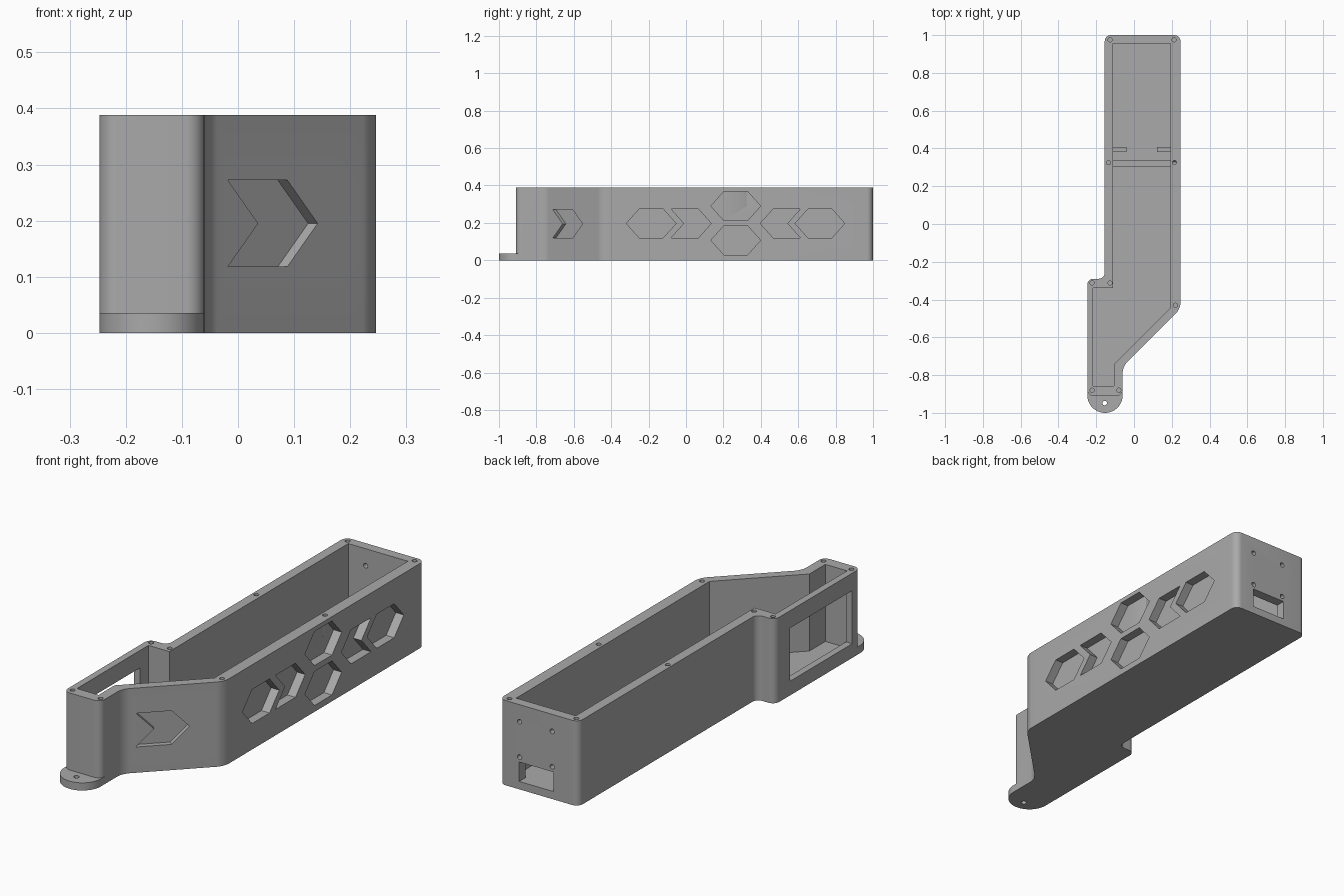
import bpy, bmesh, math
from mathutils import Matrix, Vector

if "Cube" in bpy.data.objects:
    bpy.data.objects.remove(bpy.data.objects["Cube"], do_unlink=True)

HEIGHT, FLOOR = 0.388, 0.035

grey = bpy.data.materials.new("plain grey")
grey.use_nodes = True
colour = (0.4, 0.4, 0.4, 1)
grey.diffuse_color = colour
grey.node_tree.nodes["Principled BSDF"].inputs["Base Color"].default_value = colour


def prism(name, outline, low, high, frame=None, radius=0):
    """Extrude a flat outline from low to high, then place it with a frame matrix."""
    bm = bmesh.new()
    base = bm.faces.new([bm.verts.new((u, v, low)) for u, v in outline])
    ext = bmesh.ops.extrude_face_region(bm, geom=[base])
    for v in ext["geom"]:
        if isinstance(v, bmesh.types.BMVert):
            v.co.z = high
    if radius:
        upright = [e for e in bm.edges if abs(e.verts[0].co.z - e.verts[1].co.z) > 0.001]
        bmesh.ops.bevel(bm, geom=upright, offset=radius, segments=8, profile=0.5,
                        affect='EDGES', offset_type='OFFSET')
    if frame:
        bm.transform(frame)
    bmesh.ops.recalc_face_normals(bm, faces=bm.faces)
    mesh = bpy.data.meshes.new(name)
    bm.to_mesh(mesh)
    bm.free()
    mesh.materials.append(grey)
    obj = bpy.data.objects.new(name, mesh)
    bpy.context.collection.objects.link(obj)
    return obj


def combine(target, tool, operation='DIFFERENCE'):
    mod = target.modifiers.new("combine", 'BOOLEAN')
    mod.operation, mod.object, mod.solver = operation, tool, 'EXACT'
    bpy.context.view_layer.objects.active = target
    bpy.ops.object.modifier_apply(modifier=mod.name)
    bpy.data.objects.remove(tool, do_unlink=True)


def rect(u0, u1, v0, v1):
    return [(u0, v0), (u1, v0), (u1, v1), (u0, v1)]


def circle(u, v, r, n=20):
    return [(u + r * math.cos(2 * math.pi * i / n), v + r * math.sin(2 * math.pi * i / n))
            for i in range(n)]


def hexagon(u, v, half=0.133, flat=0.063, tall=0.078):
    return [(u - half, v), (u - flat, v - tall), (u + flat, v - tall),
            (u + half, v), (u + flat, v + tall), (u - flat, v + tall)]


def chevron(tail, length, point, v=0.197, tall=0.078):
    """Arrow band whose notch and tip both reach by 'point'."""
    return [(tail, v - tall), (tail + length, v - tall), (tail + length + point, v),
            (tail + length, v + tall), (tail, v + tall), (tail + point, v)]


def axes(u, v, w, origin=(0, 0, 0)):
    m = Matrix((u, v, w)).transposed().to_4x4()
    m.translation = Vector(origin)
    return m


# Outer shell with rounded corners
case = prism("case", [(-0.155, 1), (-0.155, -0.29), (-0.247, -0.29), (-0.247, -0.91),
                      (-0.06, -0.91), (-0.06, -0.755), (0.246, -0.449), (0.246, 1)],
             0, HEIGHT, radius=0.032)

# Mounting tab at the foot of the front
tab = [(-0.06, -0.87), (-0.247, -0.87)]
tab += [(-0.1535 - 0.0935 * math.cos(math.pi * i / 32),
         -0.9065 - 0.0935 * math.sin(math.pi * i / 32)) for i in range(33)]
combine(case, prism("tab", tab, 0, FLOOR), 'UNION')
combine(case, prism("tab_hole", circle(-0.155, -0.948, 0.012), -0.1, 0.1))

# Open cavity
combine(case, prism("cavity", [(-0.11, 0.955), (-0.11, -0.34), (-0.216, -0.34), (-0.216, -0.857),
                               (-0.106, -0.857), (-0.106, -0.742), (0.192, -0.444),
                               (0.192, 0.955)], FLOOR, 0.6))

# Lid screw holes in the rim
for x, y in [(-0.127, 0.975), (0.212, 0.975), (-0.135, 0.325), (0.214, 0.325), (-0.222, -0.312),
             (-0.127, -0.312), (0.22, -0.43), (-0.08, -0.88), (-0.222, -0.88)]:
    combine(case, prism("screw_hole", circle(x, y, 0.011), HEIGHT - 0.1, 0.5))

# Window in the narrow side wall
side = axes((0, 1, 0), (0, 0, 1), (1, 0, 0))
combine(case, prism("window", rect(-0.85, -0.4, 0.065, 0.308), -0.3, -0.2, side))

# Cable slot and four fixing holes in the back wall
back = axes((1, 0, 0), (0, 0, 1), (0, -1, 0))
combine(case, prism("cable_slot", rect(-0.03, 0.145, 0.036, 0.125), -1.1, -0.9, back))
for x in (-0.022, 0.143):
    for z in (0.148, 0.31):
        combine(case, prism("fixing_hole", circle(x, z, 0.011), -1.1, -0.9, back))

# Recessed hexagons and arrow bands on the long side
mirrored = [(0.532 - u, v) for u, v in chevron(-0.08, 0.145, 0.07)]
for shape in [hexagon(-0.186, 0.197), hexagon(0.266, 0.29), hexagon(0.266, 0.107),
              hexagon(0.716, 0.197), chevron(-0.08, 0.145, 0.07), mirrored]:
    combine(case, prism("side_recess", shape, 0.205, 0.3, side))

# Recessed arrow bands on the slanted wall
s = math.sqrt(0.5)
slant = axes((s, s, 0), (0, 0, 1), (s, -s, 0), (-0.06, -0.755, 0))
for tail, length in ((0.042, 0.106), (0.185, 0.033)):
    shape = chevron(tail / s - 0.0, length / s, 0.054 / s, v=0.195, tall=0.077)
    combine(case, prism("slant_recess", shape, -0.024, 0.1, slant))

# Low divider and board stops on the floor
prism("divider", rect(-0.111, 0.193, 0.305, 0.335), FLOOR - 0.005, 0.1)
for name, x in (("left_stop", 0.122), ("right_stop", -0.111)):
    prism(name, rect(x, x + 0.07, 0.38, 0.407), FLOOR - 0.005, 0.1)

# Smooth the rounded corners, keep edges sharp
bpy.ops.object.select_all(action='DESELECT')
case.select_set(True)
bpy.context.view_layer.objects.active = case
bpy.ops.object.shade_smooth_by_angle(angle=math.radians(30))
